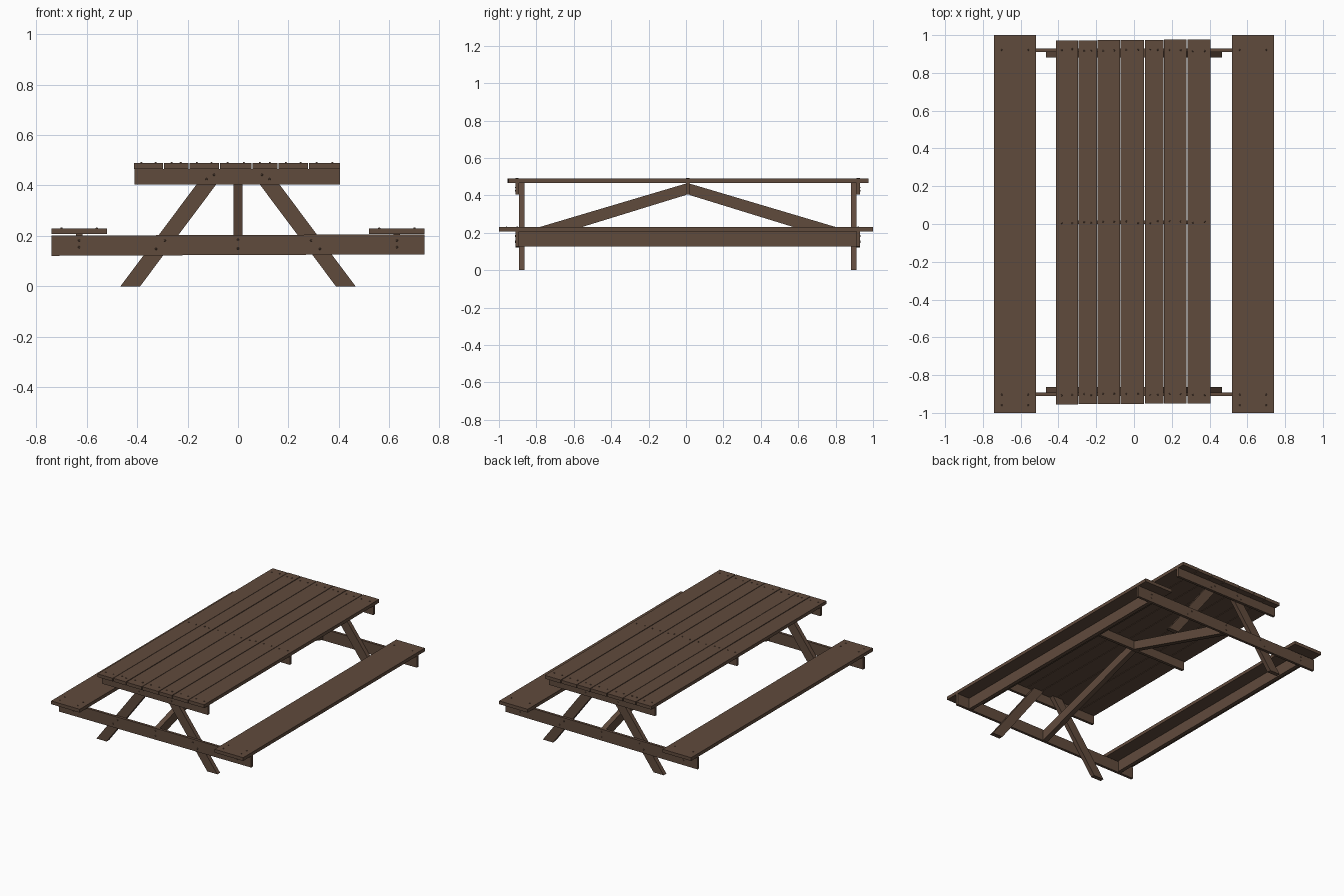
import bpy, bmesh, math, random
from mathutils import Matrix, Vector

if "Cube" in bpy.data.objects:
    bpy.data.objects.remove(bpy.data.objects["Cube"])

random.seed(4)
CY = 0.009  # the frame sits slightly behind the origin

wood = bpy.data.materials.new("brown wood")
wood.diffuse_color = (0.118, 0.070, 0.046, 1)
wood.use_nodes = True
wood.node_tree.nodes["Principled BSDF"].inputs["Base Color"].default_value = wood.diffuse_color


def finish(bm, name):
    bmesh.ops.recalc_face_normals(bm, faces=bm.faces)
    me = bpy.data.meshes.new(name)
    bm.to_mesh(me)
    bm.free()
    me.materials.append(wood)
    ob = bpy.data.objects.new(name, me)
    bpy.context.collection.objects.link(ob)
    return ob


def prism(name, pts, axis, a, b):
    """Extrude a 2D profile along x (profile y,z) or y (profile x,z) from a to b."""
    bm = bmesh.new()
    def at(p, d):
        return (d, p[0], p[1]) if axis == 'x' else (p[0], d, p[1])
    face = bm.faces.new([bm.verts.new(at(p, a)) for p in pts])
    ext = bmesh.ops.extrude_face_region(bm, geom=[face])
    verts = [v for v in ext["geom"] if isinstance(v, bmesh.types.BMVert)]
    bmesh.ops.translate(bm, verts=verts, vec=Vector(at((0, 0), b - a)))
    return finish(bm, name)


def board(name, x0, x1, y0, y1, z0, z1):
    return prism(name, [(x0, z0), (x1, z0), (x1, z1), (x0, z1)], 'y', y0, y1)


screws = bmesh.new()


def screw(x, y, z, facing):
    """Low rounded screw head facing up ('z') or along -y / +y (-1 / 1)."""
    rot = Matrix() if facing == 'z' else Matrix.Rotation(-facing * math.pi / 2, 4, 'X')
    m = Matrix.Translation((x, y, z)) @ rot
    bmesh.ops.create_cone(screws, cap_ends=True, segments=10, radius1=0.006,
                          radius2=0.003, depth=0.007, matrix=m)


# table top planks with narrow gaps
edges = [-0.415, -0.295, -0.195, -0.073, 0.055, 0.158, 0.28, 0.406]
for i in range(7):
    x0, x1 = edges[i] + 0.002, edges[i + 1] - 0.002
    shift = 0.001 * i
    top = 0.489 + random.uniform(-0.001, 0.001)
    board(f"top_plank_{i + 1}", x0, x1, -0.955 + shift, 0.971 + shift, 0.466, top)
    for y in (-0.903, CY, 0.921):
        for x in (x0 + 0.03, x1 - 0.03):
            screw(x, y + random.uniform(-0.006, 0.006), top, 'z')

# benches: seat board plus a stiffener rail below
for s, side in ((-1, "left"), (1, "right")):
    board(f"{side}_seat", *sorted((s * 0.52, s * 0.74)), -1, 1, 0.207, 0.23)
    board(f"{side}_seat_rail", s * 0.63 - 0.013, s * 0.63 + 0.013,
          CY - 0.902, CY + 0.902, 0.128, 0.207)
    for y in (-0.96, -0.903, 0.921):
        for x in (0.56, 0.70):
            screw(s * x, y, 0.23, 'z')

# two end frames
for e, end in ((-1, "front"), (1, "back")):
    outer, mid, inner = (CY + e * d for d in (0.92, 0.902, 0.872))
    # seat crossbeam, very slightly tilted
    prism(f"{end}_crossbeam", [(-0.74, 0.121), (0.74, 0.127), (0.74, 0.206), (-0.74, 0.201)],
          'y', outer, mid)
    # table top support
    board(f"{end}_top_support", -0.41, 0.405, *sorted((outer, mid)), 0.404, 0.466)
    # splayed legs
    for s, side in ((-1, "left"), (1, "right")):
        prism(f"{end}_{side}_leg", [(s * 0.466, 0), (s * 0.388, 0), (s * 0.040, 0.466),
                                    (s * 0.118, 0.466)], 'y', mid, inner)
        for x, z in ((0.29, 0.182), (0.325, 0.148), (0.095, 0.442), (0.125, 0.425),
                     (0.63, 0.155), (0.63, 0.182)):
            screw(s * x, outer, z, e)
    for z in (0.15, 0.185):
        screw(0, outer, z, e)
    # diagonal brace from the crossbeam up to the middle support
    prism(f"{end}_brace", [(CY + e * 0.010, 0.463), (CY + e * 0.902, 0.198),
                           (CY + e * 0.902, 0.127), (CY + e * 0.010, 0.402)],
          'x', -0.018, 0.018)

# middle support under the table top
board("middle_top_support", -0.405, 0.40, CY - 0.010, CY + 0.010, 0.404, 0.466)

finish(screws, "screw_heads")
